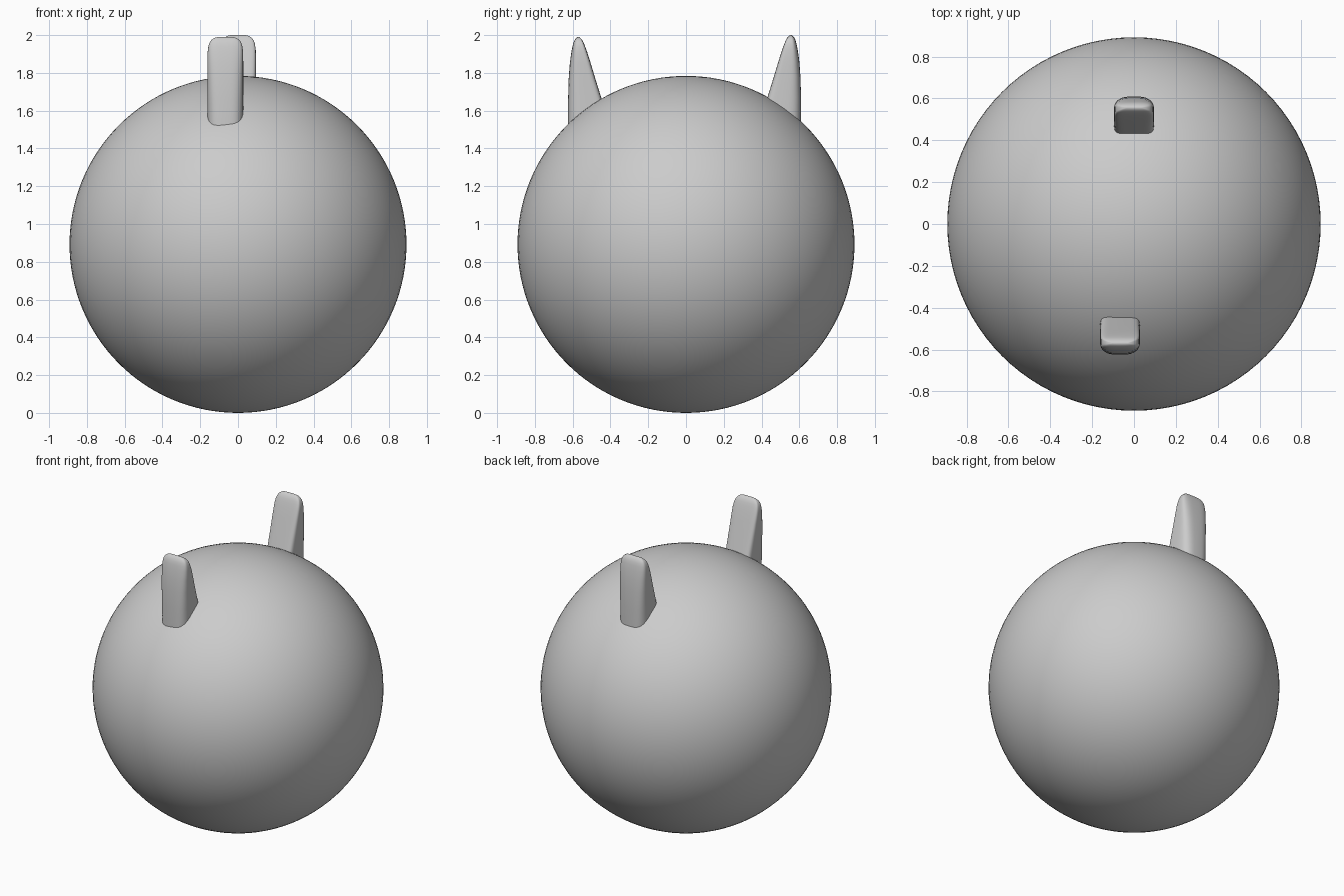
import bpy, bmesh
from math import sin, cos, pi

if "Cube" in bpy.data.objects:
    bpy.data.objects.remove(bpy.data.objects["Cube"])

R = 0.892


def smooth(obj, angle):
    bpy.ops.object.select_all(action='DESELECT')
    obj.select_set(True)
    bpy.context.view_layer.objects.active = obj
    bpy.ops.object.shade_smooth_by_angle(angle=angle)


# Round body
bpy.ops.mesh.primitive_uv_sphere_add(segments=96, ring_count=64, radius=R, location=(0, 0, R))
body = bpy.context.object
body.name = "body"
smooth(body, pi / 3)

# Ear levels: z, inner y, outer y, half width
LEVELS = [
    (1.45, 0.370, 0.606, 0.095), (1.55, 0.393, 0.606, 0.095),
    (1.67, 0.428, 0.606, 0.095), (1.78, 0.462, 0.603, 0.095),
    (1.86, 0.486, 0.597, 0.095), (1.92, 0.505, 0.589, 0.094),
    (1.95, 0.516, 0.583, 0.090), (1.97, 0.524, 0.578, 0.084),
    (1.985, 0.532, 0.571, 0.074), (1.995, 0.541, 0.563, 0.058),
    (2.0, 0.549, 0.556, 0.040),
]


def spow(v, e):
    return abs(v) ** e * (1 if v >= 0 else -1)


def make_ear(name, side, dx, dy, dz, n=48):
    bm = bmesh.new()
    rings = []
    for z, yi, yo, w in LEVELS:
        yc, h = (yi + yo) / 2, (yo - yi) / 2
        ring = []
        for i in range(n):
            a = 2 * pi * i / n
            # rounded outer side, squarer inner side
            e = 2 / 3.2 if sin(a) > 0 else 2 / 6
            x = w * spow(cos(a), e)
            y = yc + h * spow(sin(a), e)
            ring.append(bm.verts.new((x + dx, side * (y + dy), z + dz)))
        rings.append(ring)
    for a, b in zip(rings, rings[1:]):
        for i in range(n):
            j = (i + 1) % n
            bm.faces.new((a[i], a[j], b[j], b[i]))
    bm.faces.new(rings[0])
    bm.faces.new(rings[-1])
    bmesh.ops.recalc_face_normals(bm, faces=bm.faces)
    mesh = bpy.data.meshes.new(name)
    bm.to_mesh(mesh)
    bm.free()
    obj = bpy.data.objects.new(name, mesh)
    bpy.context.collection.objects.link(obj)
    smooth(obj, pi / 4)


# Two ears, the front one slightly offset
make_ear("back_ear", 1, 0, 0.003, 0)
make_ear("front_ear", -1, -0.067, 0.018, -0.01)
